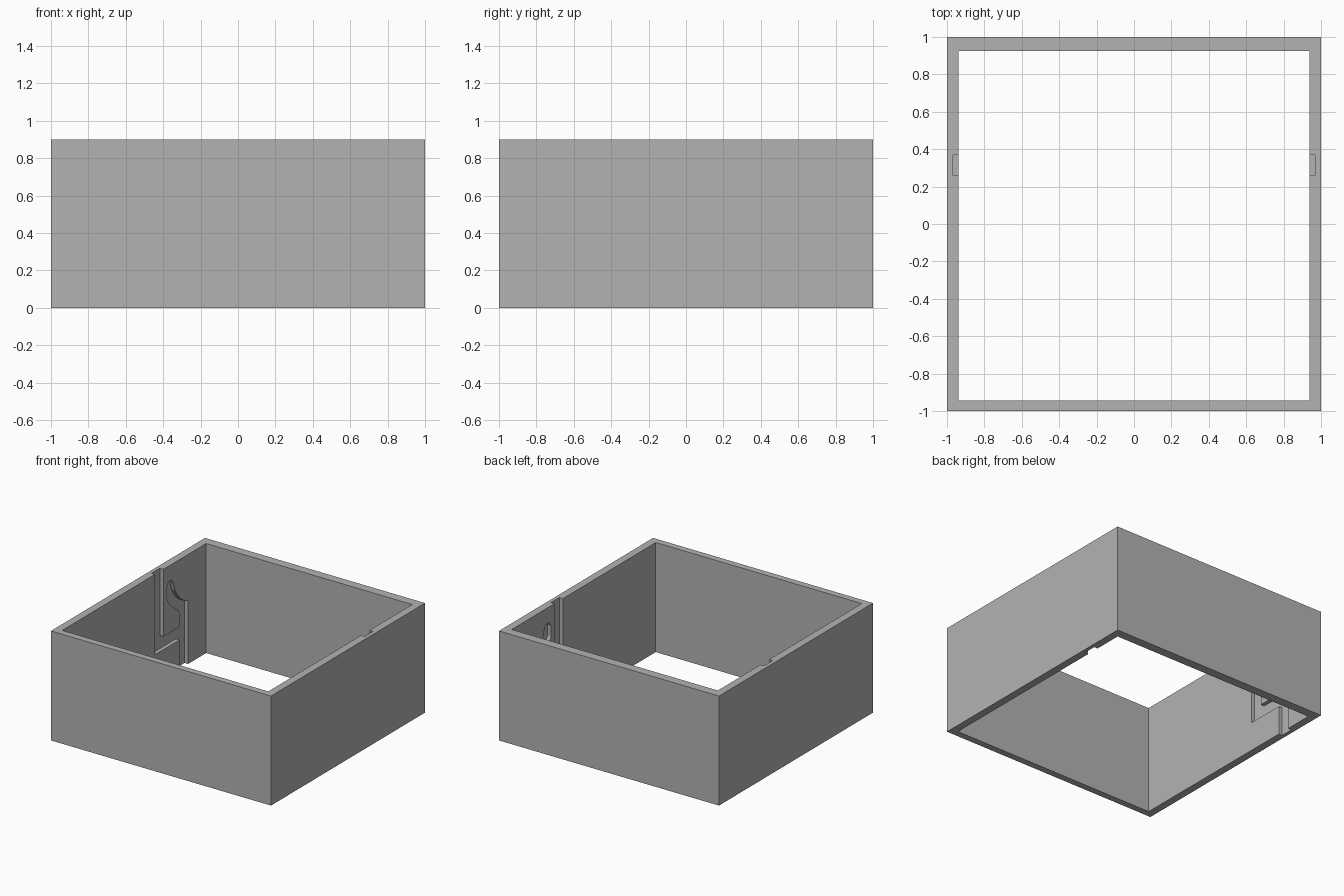
import bpy, bmesh

if "Cube" in bpy.data.objects:
    bpy.data.objects.remove(bpy.data.objects["Cube"])

H = 0.9
grey = bpy.data.materials.new("grey")
grey.diffuse_color = (0.45, 0.45, 0.45, 1)
grey.use_nodes = True
grey.node_tree.nodes["Principled BSDF"].inputs["Base Color"].default_value = grey.diffuse_color


def prism(name, pts, place, a, b):
    """Extrude a 2D outline from depth a to depth b; place maps (u, v, depth) to 3D."""
    bm = bmesh.new()
    lo = [bm.verts.new(place(u, v, a)) for u, v in pts]
    hi = [bm.verts.new(place(u, v, b)) for u, v in pts]
    n = len(pts)
    bm.faces.new(lo)
    bm.faces.new(hi)
    for i in range(n):
        j = (i + 1) % n
        bm.faces.new((lo[i], lo[j], hi[j], hi[i]))
    bmesh.ops.recalc_face_normals(bm, faces=bm.faces)
    me = bpy.data.meshes.new(name)
    bm.to_mesh(me)
    bm.free()
    me.materials.append(grey)
    ob = bpy.data.objects.new(name, me)
    bpy.context.collection.objects.link(ob)
    return ob


def flat(u, v, d):
    return (u, v, d)


def side(u, v, d):
    return (d, u, v)


def cut(target, cutter):
    m = target.modifiers.new("cut", 'BOOLEAN')
    m.operation = 'DIFFERENCE'
    m.solver = 'EXACT'
    m.object = cutter
    bpy.context.view_layer.objects.active = target
    bpy.ops.object.modifier_apply(modifier=m.name)
    bpy.data.objects.remove(cutter, do_unlink=True)


# Square frame, open at top and bottom, with a thicker back wall
frame = prism("frame", [(-1, -1), (1, -1), (1, 1), (-1, 1)], flat, 0, H)
opening = prism("opening", [(-0.937, -0.945), (0.937, -0.945),
                            (0.937, 0.925), (-0.937, 0.925)], flat, -0.1, H + 0.1)
cut(frame, opening)

# Guide track: entry slot, cross lane, exit slot and curved pocket, as (y, z)
track = [(0.26, 1.0), (0.26, 0.24), (0.58, 0.24), (0.58, -0.1), (0.69, -0.1),
         (0.69, 0.522), (0.64, 0.54), (0.59, 0.575), (0.55, 0.62), (0.52, 0.67),
         (0.502, 0.73), (0.49, 0.757), (0.47, 0.773), (0.448, 0.773),
         (0.428, 0.76), (0.416, 0.735), (0.416, 0.645), (0.435, 0.6),
         (0.47, 0.56), (0.525, 0.52), (0.565, 0.488), (0.58, 0.46),
         (0.58, 0.348), (0.37, 0.348), (0.37, 1.0)]
for s in (-1, 1):
    cut(frame, prism("track_cutter", track, side, s * 0.9, s * 0.969))
